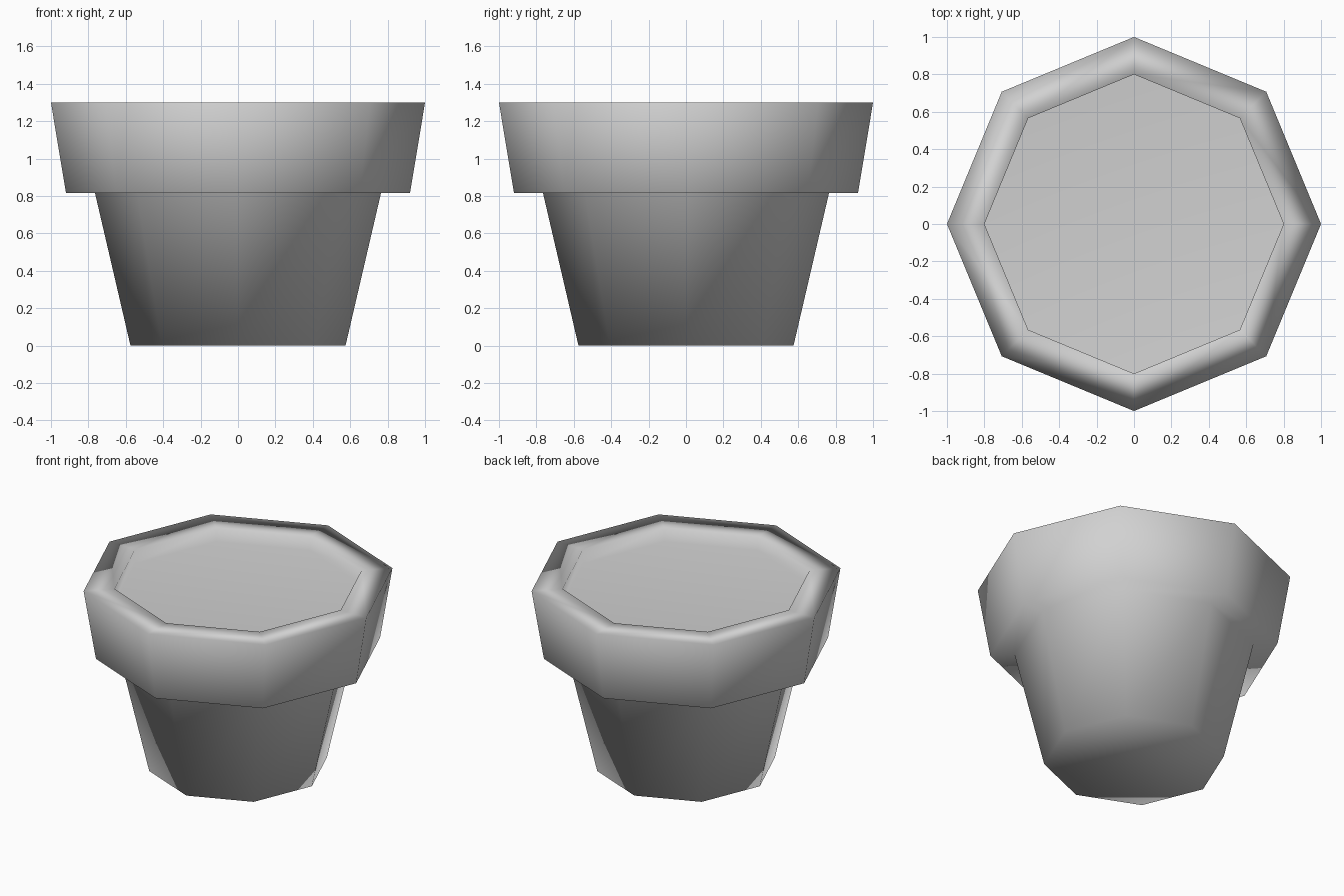
import bpy, bmesh, math

cube = bpy.data.objects.get("Cube")
if cube:
    bpy.data.objects.remove(cube, do_unlink=True)

SIDES = 8
# Radius and height of each ring, from the base up and over into the recess
PROFILE = [(0.575, 0.0), (0.765, 0.817), (0.92, 0.817),
           (1.0, 1.3), (0.8, 1.3), (0.8, 1.2)]

# Single plain colour
grey = bpy.data.materials.new("plain_grey")
grey.use_nodes = True
colour = (0.64, 0.64, 0.64, 1.0)
grey.diffuse_color = colour
grey.node_tree.nodes["Principled BSDF"].inputs["Base Color"].default_value = colour


def ring(bm, radius, z):
    step = 2 * math.pi / SIDES
    return [bm.verts.new((radius * math.cos(i * step), radius * math.sin(i * step), z))
            for i in range(SIDES)]


# Flower pot: one continuous skin with closed base and shallow recessed top
bm = bmesh.new()
rings = [ring(bm, r, z) for r, z in PROFILE]
for low, high in zip(rings, rings[1:]):
    for i in range(SIDES):
        j = (i + 1) % SIDES
        bm.faces.new((low[i], low[j], high[j], high[i]))
bm.faces.new(rings[0][::-1])
bm.faces.new(rings[-1])

# The whole skin is softly shaded, edges included
for face in bm.faces:
    face.smooth = True

mesh = bpy.data.meshes.new("flower_pot")
bm.to_mesh(mesh)
bm.free()
mesh.materials.append(grey)
pot = bpy.data.objects.new("flower_pot", mesh)
bpy.context.collection.objects.link(pot)

# Large faces lead the soft shading
soften = pot.modifiers.new("soft_shading", 'WEIGHTED_NORMAL')
soften.mode = 'FACE_AREA'
